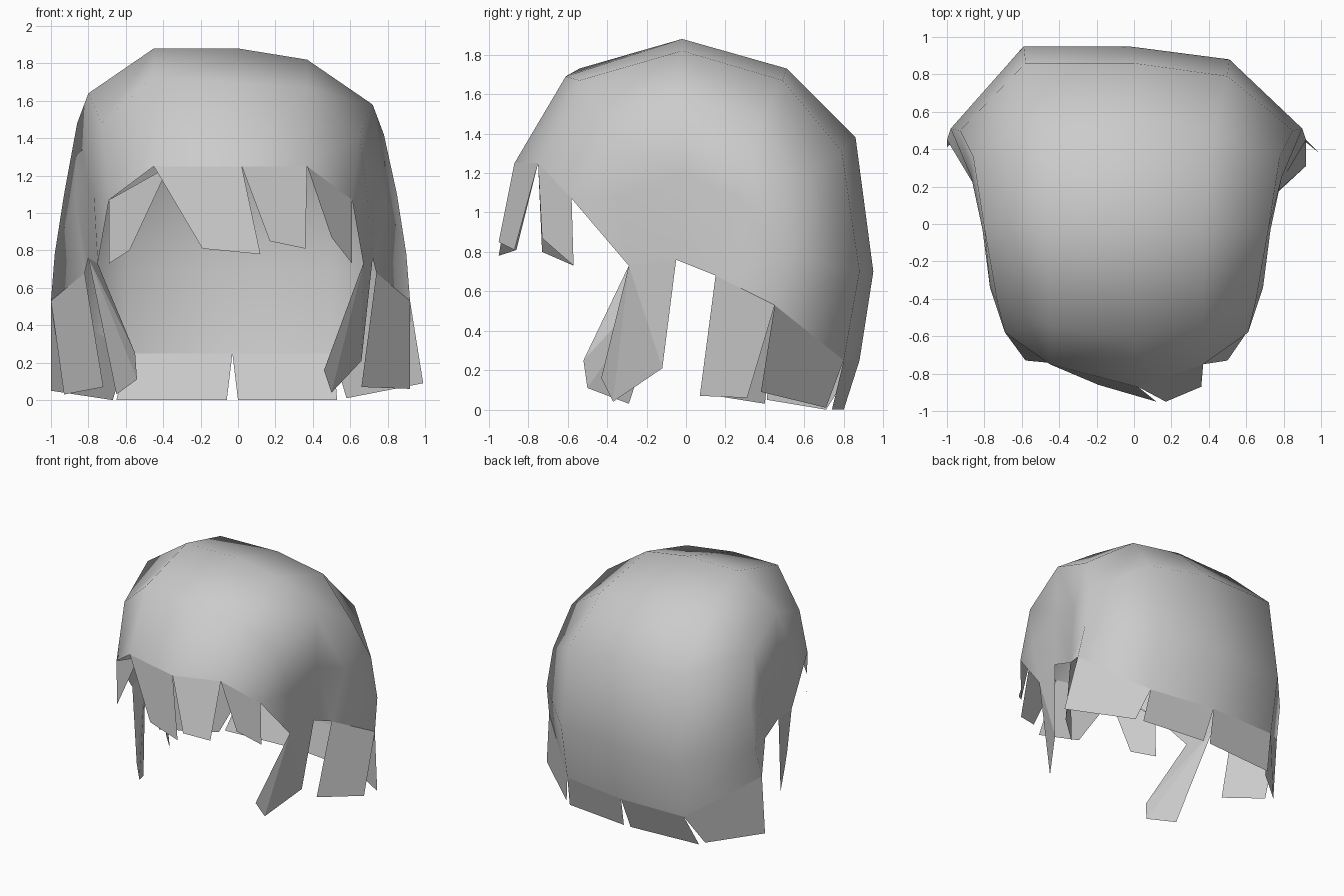
import bpy

if "Cube" in bpy.data.objects:
    bpy.data.objects.remove(bpy.data.objects["Cube"])


def make_mesh(name, verts, faces, smooth=False):
    me = bpy.data.meshes.new(name)
    me.from_pydata(verts, [], faces)
    me.polygons.foreach_set("use_smooth", [smooth] * len(faces))
    me.update()
    ob = bpy.data.objects.new(name, me)
    bpy.context.collection.objects.link(ob)
    return ob


def left(p):
    # the head of hair is mirrored about x = -0.04, slightly fuller on the left
    x, y, z = p
    return (-x - 0.08, y + (0.07 if y > 0.75 else 0), z + (0.06 if z > 1.27 else 0))


# Profiles from fringe, over the crown, to the nape
center = [(0.02, -.87, 1.25), (0, -.61, 1.69), (0, -.02, 1.88), (0, .51, 1.73),
          (0, .86, 1.38), (-.03, .95, .7), (-.03, .88, .25)]
inner = [(.37, -.75, 1.25), (.37, -.54, 1.67), (.37, -.02, 1.82), (.42, .49, 1.67),
         (.5, .79, 1.31), (.51, .88, .7), (.51, .8, .25)]
outer = [(.61, -.58, 1.07), (.65, -.42, 1.42), (.72, -.02, 1.58), (.78, .36, 1.42),
         (.85, .5, 1.1), (.9, .51, .78), (.92, .45, .53)]
# Side panels: middle and bottom edge points
middle = [(.69, -.34, 1.08), (.73, -.03, 1.2), (.79, .25, 1.08)]
bottom = [(.67, -.29, .73), (.72, -.05, .76), (.74, .15, .68)]

# Cap shell
verts = center + inner + outer + middle + bottom
right_count = len(verts)
C, I, O, M, B = 0, 7, 14, 21, 24
right_faces = []
for r in range(6):
    for a, b in ((C, I), (I, O)):
        right_faces.append((a + r, b + r, b + r + 1, a + r + 1))
for r in range(2):
    right_faces.append((O + 1 + r, M + r, M + r + 1, O + 2 + r))
    right_faces.append((M + r, B + r, B + r + 1, M + r + 1))
right_faces += [(O, M, O + 1), (O, B, M), (O + 3, M + 2, O + 4), (O + 4, M + 2, O + 5),
                (M + 2, B + 2, O + 5), (B + 2, O + 6, O + 5)]
verts = verts + [left(p) for p in verts[7:]]
flip = lambda i: i if i < 7 else i - 7 + right_count
faces = right_faces + [tuple(flip(i) for i in reversed(f)) for f in right_faces]
make_mesh("hair_cap", verts, faces, True)


def strand(name, *pts):
    n = len(pts)
    f = [(0, 1, 2, 3)] if n == 4 else [(0, 1, 2), (0, 2, 3), (0, 3, 4)]
    make_mesh(name, pts, f)


# Fringe strands
li, lo = left(inner[0]), left(outer[0])
li = (-.37, li[1], li[2])
strand("fringe_outer_left", lo, li, (-.58, -.73, .8), (-.69, -.57, .73))
strand("fringe_inner_left", left(inner[0]), center[0], (.12, -.95, .78), (-.19, -.86, .81))
strand("fringe_inner_right", center[0], inner[0], (.36, -.87, .81), (.17, -.95, .85))
strand("fringe_outer_right", inner[0], outer[0], (.61, -.57, .73), (.5, -.73, .87))

# Sideburn strands in front of the ears
strand("sideburn_right", bottom[0], bottom[1], (.66, -.12, .21), (.5, -.37, .04), (.46, -.43, .16))
strand("sideburn_left", left(bottom[1]), left(bottom[0]), (-.55, -.52, .25), (-.54, -.5, .11),
       (-.65, -.29, .03))

# Strands behind the ears
strand("ear_strand_right", bottom[2], outer[6], (.92, .31, .06), (.66, .07, .07))
strand("ear_strand_left", left(outer[6]), left(bottom[2]), (-.72, .15, .07), (-.93, .4, .03))

# Back corner strands
strand("corner_strand_right", outer[6], inner[6], (.58, .71, .01), (.99, .38, .09))
strand("corner_strand_left", left(inner[6]), left(outer[6]), (-1, .41, .05), (-.67, .71, 0))

# Nape strands
strand("nape_right", inner[6], center[6], (0, .8, 0), (.53, .74, 0))
strand("nape_left", center[6], left(inner[6]), (-.65, .76, 0), (-.06, .8, 0))
